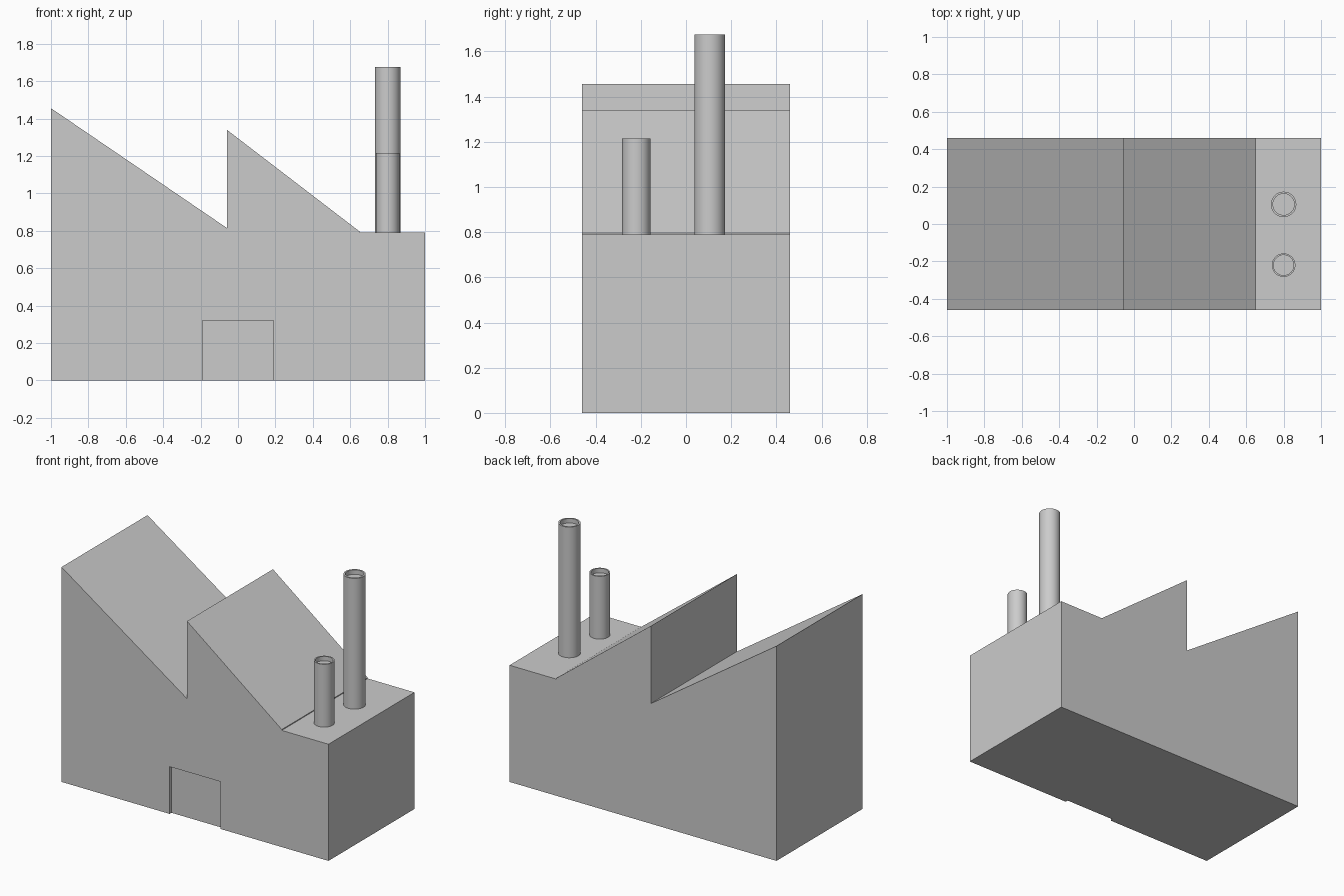
import bpy, bmesh
from mathutils import Matrix

if "Cube" in bpy.data.objects:
    bpy.data.objects.remove(bpy.data.objects["Cube"])

HALF_DEPTH = 0.46
WALL_TOP = 0.79


def finish(name, bm):
    bmesh.ops.recalc_face_normals(bm, faces=bm.faces[:])
    mesh = bpy.data.meshes.new(name)
    bm.to_mesh(mesh)
    bm.free()
    obj = bpy.data.objects.new(name, mesh)
    bpy.context.collection.objects.link(obj)
    return obj


def extrude_profile(name, points, y0=-HALF_DEPTH, y1=HALF_DEPTH):
    """Extrude an (x, z) outline along y."""
    bm = bmesh.new()
    face = bm.faces.new([bm.verts.new((x, y0, z)) for x, z in points])
    new = bmesh.ops.extrude_face_region(bm, geom=[face])["geom"]
    verts = [v for v in new if isinstance(v, bmesh.types.BMVert)]
    bmesh.ops.translate(bm, verts=verts, vec=(0, y1 - y0, 0))
    # extrude_face_region consumes the start face only if the region is closed
    bmesh.ops.holes_fill(bm, edges=bm.edges[:], sides=0)
    return finish(name, bm)


def rect(x0, x1, z0, z1):
    return [(x0, z0), (x1, z0), (x1, z1), (x0, z1)]


def chimney(name, x, y, radius, top, rim, depth=0.03):
    """Cylinder with a shallow recessed mouth."""
    bm = bmesh.new()
    height = top - WALL_TOP
    bmesh.ops.create_cone(bm, cap_ends=True, segments=32, radius1=radius,
                          radius2=radius, depth=height,
                          matrix=Matrix.Translation((x, y, WALL_TOP + height / 2)))
    cap = max(bm.faces, key=lambda f: f.calc_center_median().z)
    bmesh.ops.inset_region(bm, faces=[cap], thickness=rim)
    new = bmesh.ops.extrude_discrete_faces(bm, faces=[cap])["faces"]
    bmesh.ops.translate(bm, verts=new[0].verts[:], vec=(0, 0, -depth))
    obj = finish(name, bm)
    bpy.ops.object.select_all(action='DESELECT')
    obj.select_set(True)
    bpy.context.view_layer.objects.active = obj
    bpy.ops.object.shade_smooth_by_angle()
    return obj


# Main hall with a recessed front doorway
hall = extrude_profile("factory_hall", rect(-1, 1, 0, WALL_TOP))
cutter = extrude_profile("doorway_cutter", rect(-0.19, 0.19, -0.1, 0.32),
                         -HALF_DEPTH - 0.1, -HALF_DEPTH + 0.02)
cutter.hide_render = True
cutter.display_type = 'WIRE'
cut = hall.modifiers.new("doorway", 'BOOLEAN')
cut.operation = 'DIFFERENCE'
cut.solver = 'EXACT'
cut.object = cutter

# Sawtooth roof sections: left edge, right edge, peak height, low height
for name, x0, x1, peak, low in [("left_sawtooth_roof", -1, -0.06, 1.455, 0.815),
                                ("right_sawtooth_roof", -0.06, 0.65, 1.34, 0.796)]:
    extrude_profile(name, [(x0, WALL_TOP), (x1, WALL_TOP), (x1, low), (x0, peak)])

# Chimneys on the flat end of the roof
chimney("tall_chimney", 0.80, 0.105, 0.068, 1.675, 0.011)
chimney("short_chimney", 0.80, -0.22, 0.063, 1.215, 0.009)
